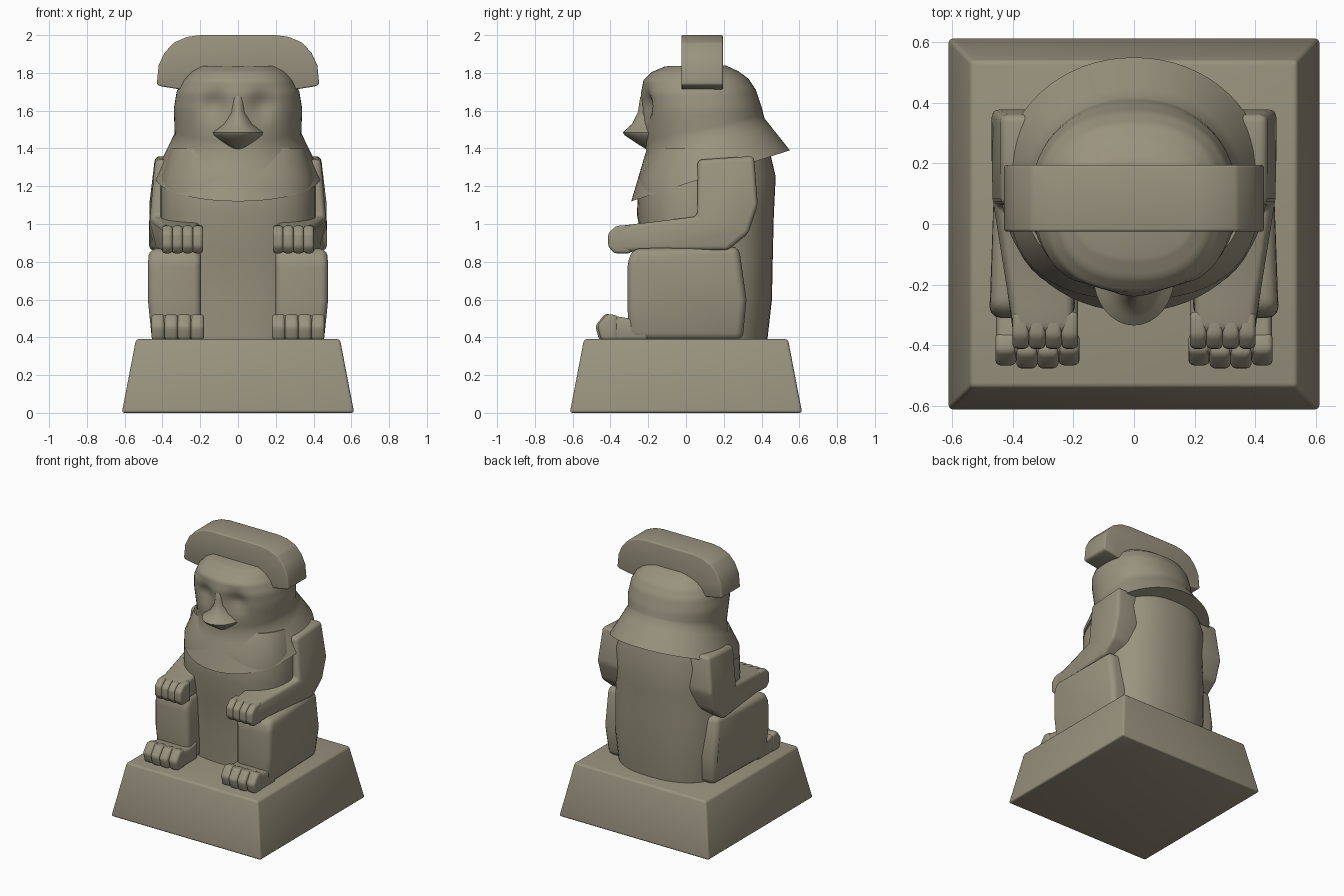
import bpy, bmesh, math

if "Cube" in bpy.data.objects:
    bpy.data.objects.remove(bpy.data.objects["Cube"])

stone = bpy.data.materials.new("weathered stone")
stone.diffuse_color = (0.32, 0.29, 0.21, 1)
stone.use_nodes = True
stone.node_tree.nodes["Principled BSDF"].inputs["Base Color"].default_value = stone.diffuse_color


def finish(name, bm, angle=40):
    bmesh.ops.recalc_face_normals(bm, faces=bm.faces)
    me = bpy.data.meshes.new(name)
    bm.to_mesh(me)
    bm.free()
    for p in me.polygons:
        p.use_smooth = True
    me.set_sharp_from_angle(angle=math.radians(angle))
    me.materials.append(stone)
    ob = bpy.data.objects.new(name, me)
    bpy.context.collection.objects.link(ob)
    return ob


def loft(name, rings, warp=None, bevel=0, angle=40, segs=3):
    """Skin closed rings of points, cap both ends, bevel, then warp vertices."""
    bm = bmesh.new()
    vs = [[bm.verts.new(p) for p in r] for r in rings]
    n = len(vs[0])
    for a, b in zip(vs, vs[1:]):
        for i in range(n):
            bm.faces.new((a[i], a[(i + 1) % n], b[(i + 1) % n], b[i]))
    bm.faces.new(vs[0])
    bm.faces.new(vs[-1])
    bmesh.ops.recalc_face_normals(bm, faces=bm.faces)
    if bevel:
        edges = [e for e in bm.edges if e.calc_face_angle(0) > 0.35]
        bmesh.ops.bevel(bm, geom=edges, offset=bevel, segments=segs,
                        profile=0.5, affect='EDGES', clamp_overlap=True)
    if warp:
        for v in bm.verts:
            v.co = warp(*v.co)
    return finish(name, bm, angle)


def prism_x(name, pts, x0, x1, **kw):
    return loft(name, [[(x, y, z) for y, z in pts] for x in (x0, x1)], **kw)


def box(name, x0, x1, y0, y1, z0, z1, **kw):
    return prism_x(name, [(y0, z0), (y1, z0), (y1, z1), (y0, z1)], x0, x1, **kw)


def oval(yf, zf, yb, zb, w, p=2.0, n=40, mid=0.5):
    """Tilted superellipse ring from front point to back point."""
    yc = yf + (yb - yf) * mid
    out = []
    for i in range(n):
        t = 2 * math.pi * i / n
        c, s = math.cos(t), math.sin(t)
        x = w * math.copysign(abs(c) ** (2 / p), c)
        k = math.copysign(abs(s) ** (2 / p), s)
        y = yc + k * ((yb - yc) if k > 0 else (yc - yf))
        out.append((x, y, zf + (zb - zf) * (y - yf) / (yb - yf)))
    return out


def refine(keys, k=4):
    out = []
    for a, b in zip(keys, keys[1:]):
        for j in range(k):
            out.append([u + (v - u) * j / k for u, v in zip(a, b)])
    return out + [list(keys[-1])]


# Pedestal
loft("pedestal", [[(-s, -s, z), (s, -s, z), (s, s, z), (-s, s, z)]
                  for s, z in ((0.615, 0), (0.54, 0.39))], bevel=0.015)

# Torso
loft("torso", [oval(yf, z, yb, z, w, 2.4, 48, 0.45) for yf, yb, w, z in (
    (-0.19, 0.43, 0.40, 0.38), (-0.20, 0.455, 0.42, 0.60), (-0.22, 0.46, 0.42, 0.85),
    (-0.26, 0.465, 0.41, 1.05), (-0.25, 0.475, 0.41, 1.25), (-0.18, 0.44, 0.36, 1.40))])


# Head flaring into the collar, with eye hollows pressed in
def eyes(x, y, z):
    if y < 0.05:
        g = ((abs(x) - 0.125) / 0.065) ** 2 + ((z - 1.63) / 0.075) ** 2
        y += 0.045 * math.exp(-g)
    return x, y, z


head = [(-0.29, 1.12, 0.55, 1.39, 0.44, 2.05), (-0.21, 1.39, 0.415, 1.56, 0.335, 2.1),
        (-0.235, 1.60, 0.40, 1.62, 0.34, 2.2), (-0.24, 1.69, 0.37, 1.71, 0.325, 2.3),
        (-0.225, 1.76, 0.33, 1.77, 0.29, 2.4), (-0.18, 1.805, 0.275, 1.81, 0.25, 2.4),
        (-0.11, 1.835, 0.21, 1.84, 0.20, 2.3)]
loft("head_and_collar", [oval(*r[:5], p=r[5], n=64) for r in refine(head)], warp=eyes)

# Nose and muzzle
loft("muzzle", [oval(yf, z, 0.0, z, w, 2.0, 32) for yf, z, w in refine([
    (-0.20, 1.74, 0.04), (-0.243, 1.67, 0.05), (-0.255, 1.59, 0.055),
    (-0.285, 1.53, 0.085), (-0.335, 1.485, 0.135), (-0.325, 1.47, 0.13),
    (-0.25, 1.42, 0.08), (-0.20, 1.39, 0.05)], 2)])

# Headdress bar
half = [(0.20, 2.0), (0.27, 1.99), (0.34, 1.96), (0.39, 1.905), (0.42, 1.84),
        (0.43, 1.74), (0.415, 1.73), (0.29, 1.71)]
outline = half + [(-x, z) for x, z in reversed(half)]
loft("headdress", [[(x, y, z) for x, z in outline] for y in (-0.025, 0.195)], bevel=0.015)


# Limbs, both sides
for side, s in (("right", 1), ("left", -1)):
    def arm_warp(x, y, z):
        t = min(1, max(0, (0.1 - y) / 0.4))
        if x > 0.3:
            x -= 0.07 * t
        if z > 1.1 and x > 0.3:
            x -= 0.12 * (z - 1.1)
        return s * x, y, z

    def leg_warp(x, y, z):
        if x > 0.3:
            x += 0.025 * math.sin(math.pi * min(1, max(0, (z - 0.39) / 0.6)))
            x -= 0.1 * max(0, y - 0.1)
        return s * x, y, z

    def flip(x, y, z):
        return s * x, y, z

    # Bent leg
    prism_x(side + "_leg", [(-0.305, 0.385), (0.30, 0.385), (0.32, 0.60), (0.28, 0.88),
                            (-0.28, 0.87), (-0.31, 0.80), (-0.31, 0.60)],
            0.195, 0.455, bevel=0.04, warp=leg_warp)
    # Foot with four toes
    prism_x(side + "_foot", [(-0.43, 0.385), (-0.2, 0.385), (-0.2, 0.52), (-0.30, 0.50),
                             (-0.42, 0.52), (-0.45, 0.46)],
            0.185, 0.455, bevel=0.02, warp=flip)
    for i in range(4):
        x = 0.18 + i * 0.0695
        y = -0.48 + (0.01 if i in (0, 3) else 0)
        prism_x(side + "_toe", [(y + 0.02, 0.385), (-0.36, 0.385), (-0.36, 0.515),
                                (y + 0.05, 0.525), (y, 0.46)],
                x, x + 0.0695, bevel=0.018, warp=flip)
    # Bent arm resting on the knee
    prism_x(side + "_arm", [(-0.37, 0.85), (-0.10, 0.86), (0.22, 0.86), (0.33, 0.95),
                            (0.38, 1.10), (0.36, 1.36), (0.06, 1.34), (0.06, 1.04),
                            (-0.27, 1.0), (-0.35, 0.99), (-0.38, 0.94)],
            0.20, 0.47, bevel=0.025, warp=arm_warp)
    # Fingers
    for i in range(4):
        x = 0.185 + i * 0.054
        prism_x(side + "_finger", [(-0.38, 0.845), (-0.29, 0.845), (-0.29, 0.995),
                                   (-0.37, 0.99), (-0.412, 0.95), (-0.412, 0.88)],
                x, x + 0.054, bevel=0.015, warp=flip)
